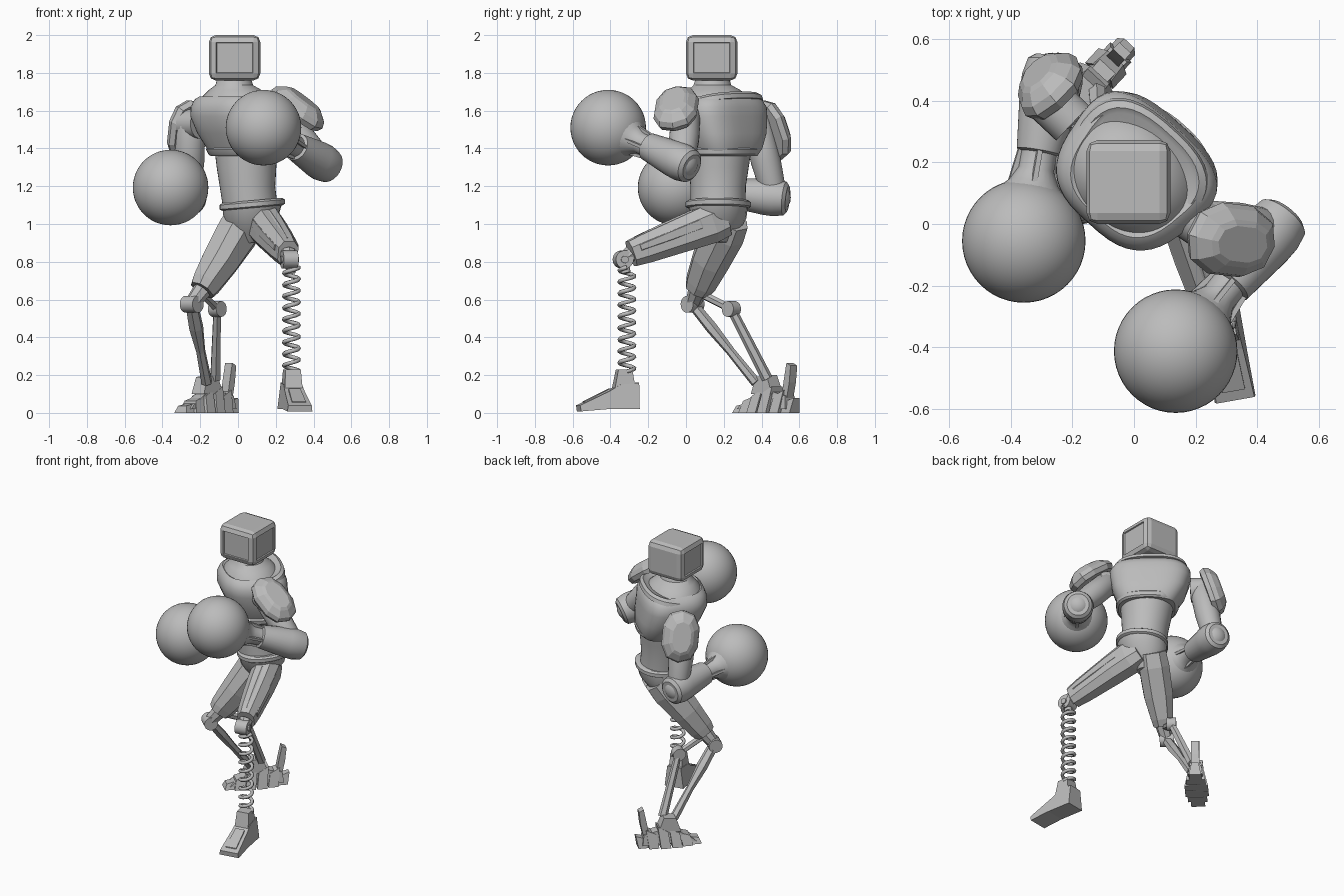
import bpy, bmesh, math
from mathutils import Vector, Matrix

cube = bpy.data.objects.get("Cube")
if cube:
    bpy.data.objects.remove(cube, do_unlink=True)

GREY = (0.5, 0.5, 0.5, 1)
metal = bpy.data.materials.new("plain_grey")
metal.use_nodes = True
metal.diffuse_color = GREY
metal.node_tree.nodes["Principled BSDF"].inputs["Base Color"].default_value = GREY

TWIST = Matrix.Rotation(math.radians(-42), 3, 'Z')   # body turned to its right
LEAN = TWIST @ Matrix.Rotation(math.radians(13), 3, 'X')   # collar dips at the front
SWAY = Matrix.Rotation(math.radians(-5), 3, 'Y') @ TWIST   # belt higher on its left
UP = Vector((0, 0, 1))


def finish(name, bm, smooth=True):
    bmesh.ops.recalc_face_normals(bm, faces=bm.faces)
    mesh = bpy.data.meshes.new(name)
    bm.to_mesh(mesh)
    bm.free()
    mesh.materials.append(metal)
    ob = bpy.data.objects.new(name, mesh)
    bpy.context.collection.objects.link(ob)
    if smooth:
        bpy.ops.object.select_all(action='DESELECT')
        ob.select_set(True)
        bpy.context.view_layer.objects.active = ob
        bpy.ops.object.shade_smooth_by_angle(angle=math.radians(35))
    return ob


def frame(axis, ref):
    """Matrix whose z follows axis and whose y lies nearest to ref."""
    z = Vector(axis).normalized()
    x = Vector(ref).cross(z).normalized()
    return Matrix((x, z.cross(x), z)).transposed()


def loft(name, rings, basis=TWIST, n=40, power=2.0, flare=0.0, smooth=True):
    """Skin superellipse rings (centre, half width, half depth); flare widens the back."""
    bm = bmesh.new()
    loops = []
    for centre, a, b in rings:
        loop = []
        for i in range(n):
            t = 2 * math.pi * (i + 0.5) / n
            c, s = math.cos(t), math.sin(t)
            y = math.copysign(abs(s) ** (2 / power), s)
            x = math.copysign(abs(c) ** (2 / power), c) * (1 + flare * y)
            loop.append(bm.verts.new(Vector(centre) + basis @ Vector((x * a, y * b, 0))))
        loops.append(loop)
    for lo, hi in zip(loops, loops[1:]):
        for i in range(n):
            j = (i + 1) % n
            bm.faces.new((lo[i], lo[j], hi[j], hi[i]))
    bm.faces.new(loops[0])
    bm.faces.new(loops[-1])
    return finish(name, bm, smooth)


def limb(name, start, end, profile, ref=UP, **kw):
    """Straight limb; profile holds (fraction, half width, half depth)."""
    p, q = Vector(start), Vector(end)
    return loft(name, [(p.lerp(q, t), a, b) for t, a, b in profile], frame(q - p, ref), **kw)


def rod(name, start, end, r, r2=None, n=16, ref=(0.3, 0.2, 1), **kw):
    r2 = r2 or r
    return limb(name, start, end, [(0, r, r), (1, r2, r2)], ref, n=n, **kw)


def ball(name, centre, r, n=48):
    bm = bmesh.new()
    bmesh.ops.create_uvsphere(bm, u_segments=n, v_segments=n // 2, radius=r,
                              matrix=Matrix.Translation(centre))
    return finish(name, bm)


def prism(name, outline, place, half, taper=1.0):
    """Side outline (forward, up) widened sideways; upper points taper."""
    bm = bmesh.new()
    top = max(z for _, z in outline)
    sides = [[bm.verts.new(place @ Vector((s * half * (1 - (1 - taper) * z / top), -f, z)))
              for f, z in outline] for s in (-1, 1)]
    for side in sides:
        bm.faces.new(side)
    for i in range(len(outline)):
        j = (i + 1) % len(outline)
        bm.faces.new((sides[0][i], sides[0][j], sides[1][j], sides[1][i]))
    return finish(name, bm, False)


# Head: bevelled box with sunken side panels
bm = bmesh.new()
bmesh.ops.create_cube(bm, size=1, matrix=Matrix.Translation((-0.018, 0.136, 1.88))
                      @ Matrix.Diagonal((0.272, 0.272, 0.24, 1)))
bmesh.ops.bevel(bm, geom=list(bm.edges), offset=0.036, segments=2, profile=0.5, affect='EDGES')
bm.normal_update()
panels = [f for f in bm.faces if f.calc_area() > 0.02 and abs(f.normal.z) < 0.1 and f.normal.y < 0.5]
bmesh.ops.inset_individual(bm, faces=panels, thickness=0.004, depth=0)
bmesh.ops.inset_individual(bm, faces=panels, thickness=0.004, depth=-0.008)
finish("head", bm, False)

# Torso
loft("neck", [((-0.01, 0.155, 1.6), 0.23, 0.19), ((-0.01, 0.155, 1.67), 0.195, 0.17),
              ((-0.015, 0.15, 1.71), 0.145, 0.13), ((-0.02, 0.14, 1.735), 0.1, 0.1),
              ((-0.02, 0.14, 1.8), 0.08, 0.08)])
loft("chest", [((0.04, 0.185, 1.36), 0.17, 0.16), ((0.035, 0.185, 1.4), 0.195, 0.18),
               ((0.015, 0.175, 1.48), 0.23, 0.2), ((-0.005, 0.16, 1.57), 0.25, 0.213),
               ((-0.005, 0.158, 1.62), 0.25, 0.21), ((-0.005, 0.155, 1.66), 0.225, 0.193),
               ((-0.005, 0.155, 1.675), 0.2, 0.175), ((-0.005, 0.155, 1.665), 0.185, 0.16)],
     power=3, flare=0.12)
loft("collar", [((-0.01, 0.16, 1.62), 0.235, 0.212), ((-0.01, 0.16, 1.645), 0.228, 0.205),
                ((-0.01, 0.16, 1.66), 0.205, 0.185), ((-0.01, 0.16, 1.65), 0.19, 0.17)],
     LEAN, power=2.6, flare=0.12)
loft("chest_rim", [((0.045, 0.18, 1.36), 0.18, 0.17), ((0.045, 0.18, 1.37), 0.193, 0.18),
                   ((0.04, 0.18, 1.395), 0.2, 0.187), ((0.04, 0.18, 1.405), 0.19, 0.178)], power=2.6)
loft("abdomen", [((0.065, 0.17, 1.09), 0.145, 0.145), ((0.05, 0.17, 1.2), 0.147, 0.147),
                 ((0.045, 0.175, 1.3), 0.16, 0.155), ((0.043, 0.18, 1.38), 0.17, 0.16)])
loft("belt", [((0.075, 0.17, 1.085), 0.155, 0.155), ((0.075, 0.17, 1.092), 0.167, 0.165),
              ((0.075, 0.17, 1.115), 0.167, 0.165), ((0.075, 0.17, 1.125), 0.155, 0.15)],
     SWAY, n=24, power=2.3)
loft("pelvis", [((0.06, 0.18, 0.9), 0.05, 0.05), ((0.06, 0.18, 0.96), 0.11, 0.09),
                ((0.07, 0.175, 1.03), 0.15, 0.14), ((0.075, 0.17, 1.09), 0.16, 0.155)], SWAY, n=20)

# Arms: joint, upper arm, elbow, forearm with flared wrist, round fist, shoulder pad
ARMS = {
    "left": dict(shoulder=(0.22, 0, 1.57), elbow=(0.45, -0.02, 1.325), fist=(0.135, -0.412, 1.51),
                 pad=(0.295, -0.045, 1.585), out=(0.55, -0.2, 0.75)),
    "right": dict(shoulder=(-0.25, 0.375, 1.53), elbow=(-0.265, 0.47, 1.14), fist=(-0.357, -0.055, 1.193),
                  pad=(-0.25, 0.425, 1.485), out=(-0.6, 0.65, 0.28)),
}
for side, arm in ARMS.items():
    s, e, f = (Vector(arm[k]) for k in ("shoulder", "elbow", "fist"))
    inward = (s - Vector((-0.01, 0.15, s.z))).normalized()
    rod(side + "_shoulder_joint", s - inward * 0.07, s + inward * 0.05, 0.078, n=24)
    limb(side + "_upper_arm", s, e, [(-0.12, 0.05, 0.05), (0, 0.078, 0.078), (0.5, 0.08, 0.08),
                                     (0.85, 0.07, 0.07), (1, 0.06, 0.06)], ref=(0.3, 1, 0.2), n=20)
    ball(side + "_elbow", e, 0.085, 24)
    limb(side + "_forearm", e, f, [(-0.13, 0.07, 0.07), (-0.1, 0.09, 0.09), (0, 0.1, 0.1), (0.1, 0.098, 0.098),
                                   (0.45, 0.075, 0.075), (0.46, 0.058, 0.058), (0.56, 0.058, 0.058),
                                   (0.64, 0.08, 0.08), (0.72, 0.12, 0.12)], n=24)
    ball(side + "_fist", f, 0.2)
    axis = (f - e).normalized()
    turn = frame(axis, UP)
    for k in range(4):
        d = turn @ Vector((math.cos(k * math.pi / 2), math.sin(k * math.pi / 2), 0))
        rod(f"{side}_wrist_fin_{k}", e.lerp(f, 0.44) + d * 0.06, e.lerp(f, 0.66) + d * 0.075,
            0.012, n=4, smooth=False)
    out = Vector(arm["out"]).normalized()
    c = Vector(arm["pad"])
    loft(side + "_shoulder_pad", [(c + out * h, w, l) for h, w, l in
                                  ((0, 0.11, 0.155), (0.03, 0.123, 0.17), (0.06, 0.112, 0.16),
                                   (0.09, 0.08, 0.12), (0.1, 0.06, 0.1))],
         frame(out, s - e), n=10, power=2.4, smooth=False)

# Thighs: faceted, with raised panels on the front
hip_l, knee_l = Vector((0.115, 0.2, 1.03)), Vector((0.265, -0.29, 0.843))
hip_r, knee_r = Vector((0.045, 0.23, 1.03)), Vector((-0.19, 0.062, 0.65))
limb("left_thigh", hip_l, knee_l, [(0, 0.075, 0.1), (0.15, 0.09, 0.11), (0.4, 0.088, 0.1),
                                   (0.85, 0.07, 0.083), (1, 0.058, 0.073)], n=8, power=2.6, smooth=False)
limb("right_thigh", hip_r, knee_r, [(0, 0.095, 0.11), (0.2, 0.103, 0.12), (0.6, 0.098, 0.1),
                                    (0.9, 0.075, 0.085), (1, 0.065, 0.07)], ref=(-0.6, -0.7, 0.3),
     n=8, power=2.4, smooth=False)
for name, p, q, ref in (("left", hip_l, knee_l, UP), ("right", hip_r, knee_r, Vector((-0.6, -0.7, 0.3)))):
    m = frame(q - p, ref)
    for k, (x, y) in enumerate(((0, 0.062), (0.055, 0.025), (-0.055, 0.025))):
        lift = m @ Vector((x, y, 0))
        limb(f"{name}_thigh_panel_{k}", p + lift, q + lift * 0.75,
             [(0.2, 0.025, 0.025), (0.28, 0.04, 0.045), (0.6, 0.038, 0.04), (0.92, 0.028, 0.028)],
             ref, n=6, smooth=False)

# Spring leg
knee = Vector((0.272, -0.333, 0.812))
side = Vector((0.97, 0.22, 0))
rod("left_knee_disc", knee - side * 0.04, knee + side * 0.04, 0.048, n=20)
rod("left_knee_hub", knee - side * 0.048, knee + side * 0.048, 0.02, n=12)
rod("left_knee_link", knee_l, knee, 0.045, 0.035, n=8, smooth=False)
rod("spring_cap", knee, (0.28, -0.317, 0.74), 0.025, n=12)
TURNS, STEPS = 9, 16
curve = bpy.data.curves.new("spring", 'CURVE')
curve.dimensions = '3D'
curve.bevel_depth = 0.0115
curve.bevel_resolution = 1
line = curve.splines.new('POLY')
line.points.add(TURNS * STEPS)
for i, pt in enumerate(line.points):
    t = 2 * math.pi * i / STEPS
    pt.co = (0.283 + 0.039 * math.cos(t), -0.313 + 0.039 * math.sin(t), 0.22 + 0.55 * i / (TURNS * STEPS), 1)
curve.materials.append(metal)
bpy.context.collection.objects.link(bpy.data.objects.new("spring", curve))

# Spring foot
place = Matrix.Translation((0.285, -0.325, 0)) @ Matrix.Rotation(math.radians(10), 4, 'Z')
prism("left_foot", [(-0.07, 0.02), (0.1, 0.02), (0.245, 0.008), (0.25, 0.04), (0.09, 0.115),
                    (0.03, 0.15), (-0.07, 0.16)], place, 0.068, 0.7)
prism("left_foot_panel", [(0.08, 0.1), (0.22, 0.042), (0.22, 0.06), (0.08, 0.13)], place, 0.042, 0.75)
prism("left_ankle", [(-0.05, 0.13), (0.06, 0.13), (0.04, 0.23), (-0.035, 0.23)], place, 0.055, 0.75)

# Strut leg
a, b = Vector((-0.245, 0.035, 0.575)), Vector((-0.11, 0.24, 0.55))
across = TWIST @ Vector((1, 0, 0))
rod("right_knee_link", knee_r, a, 0.05, 0.04, n=8, smooth=False)
rod("right_knee_pin", a - across * 0.045, a + across * 0.045, 0.045, n=16)
rod("knee_arm", (-0.2, 0.06, 0.64), b, 0.022, n=6, smooth=False)
rod("rear_strut_pin", b - across * 0.03, b + across * 0.03, 0.042, n=16)
limb("shin_strut", a, (-0.165, 0.37, 0.16), [(0, 0.035, 0.028), (0.3, 0.04, 0.032), (0.6, 0.025, 0.024),
                                             (1, 0.03, 0.027)], n=6, smooth=False)
limb("rear_strut", b, (-0.12, 0.43, 0.18), [(0, 0.022, 0.025), (0.5, 0.026, 0.028), (1, 0.03, 0.03)],
     n=6, smooth=False)

# Strut foot: overlapping plates with a heel spur
place = Matrix.Translation((-0.165, 0.425, 0)) @ Matrix.Rotation(math.radians(-43), 4, 'Z')
PLATES = ((-0.18, 0.04, 0.08), (-0.115, 0.062, 0.12), (-0.04, 0.075, 0.14),
          (0.035, 0.075, 0.12), (0.105, 0.062, 0.085), (0.165, 0.045, 0.05))
for k, (f, w, h) in enumerate(PLATES):
    prism(f"foot_plate_{k}", [(f - 0.025, 0), (f + 0.04, 0), (f + 0.025, h * 0.75), (f - 0.04, h)],
          place, w, 0.55)
prism("foot_core", [(-0.18, 0.02), (0.17, 0.02), (0.15, 0.04), (0, 0.13), (-0.17, 0.09)], place, 0.05, 0.6)
prism("right_ankle", [(-0.08, 0.1), (0.07, 0.1), (0.04, 0.19), (-0.04, 0.2)], place, 0.05, 0.8)
prism("heel_spur", [(-0.13, 0.06), (-0.17, 0.07), (-0.19, 0.16), (-0.2, 0.25), (-0.17, 0.265), (-0.15, 0.17)],
      place, 0.026)
